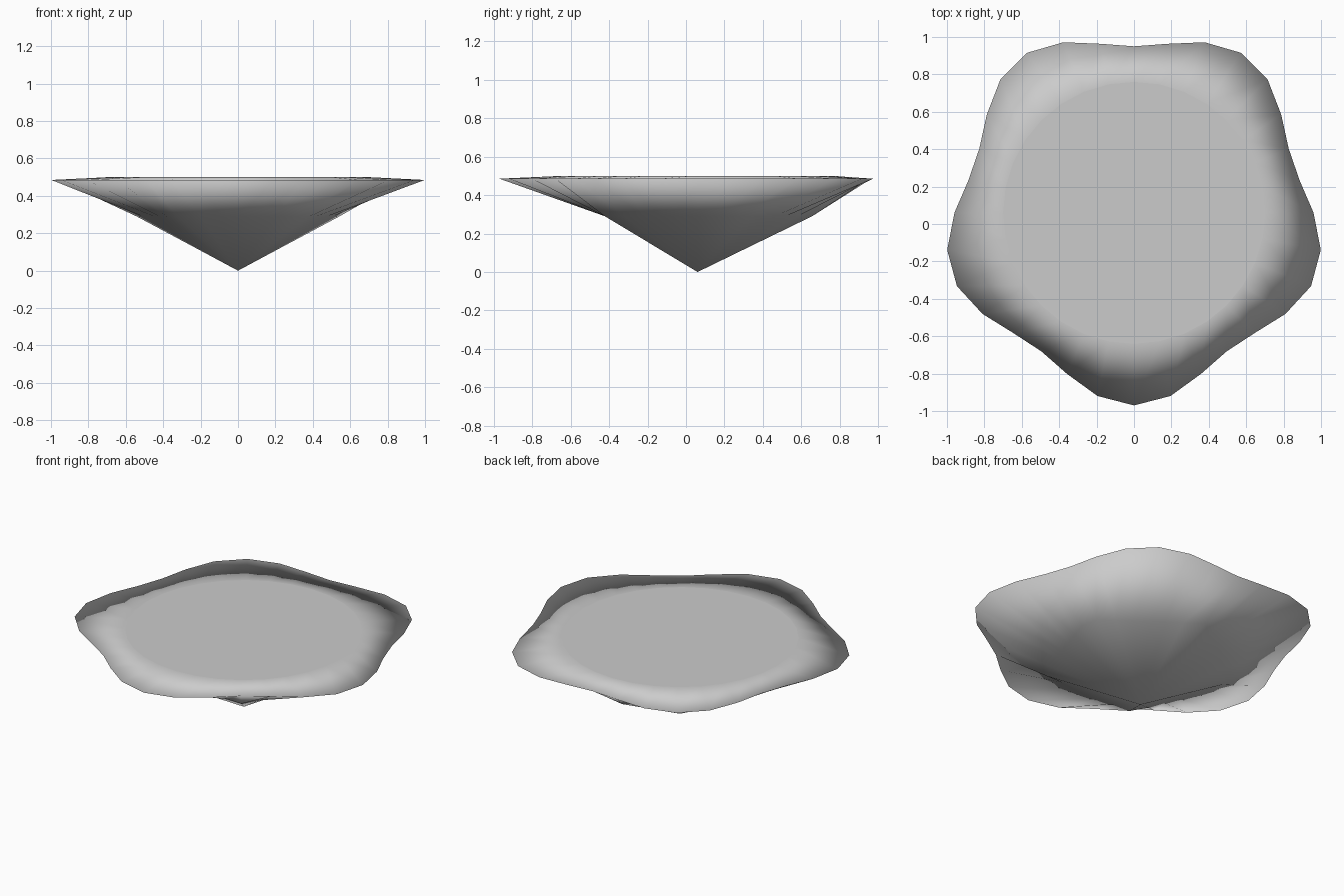
import bpy, bmesh, math

cube = bpy.data.objects.get("Cube")
if cube:
    bpy.data.objects.remove(cube, do_unlink=True)

SEGMENTS = 32
CENTRE_Y = 0.06
SECTOR = math.tau / 5

stone_grey = bpy.data.materials.new("stone_grey")
stone_grey.use_nodes = True
grey = (0.6, 0.6, 0.6, 1)
stone_grey.diffuse_color = grey
stone_grey.node_tree.nodes["Principled BSDF"].inputs["Base Color"].default_value = grey


def ring(bm, radius_at, z):
    """Ring of vertices with a radius given by direction, starting at the front."""
    verts = []
    for i in range(SEGMENTS):
        turn = math.tau * i / SEGMENTS
        r = radius_at(turn)
        verts.append(bm.verts.new((r * math.sin(turn), CENTRE_Y - r * math.cos(turn), z)))
    return verts


def bridge(bm, lower, upper):
    for i in range(SEGMENTS):
        j = (i + 1) % SEGMENTS
        bm.faces.new((lower[i], lower[j], upper[j], upper[i]))


def pentagon(turn):
    """Five-sided outline with corners below the dips of the rim."""
    return 0.482 / math.cos((turn + SECTOR / 2) % SECTOR - SECTOR / 2)


bm = bmesh.new()
# Underside: pointed tip, five-sided waist, then the wavy rim
tip = bm.verts.new((0, CENTRE_Y, 0))
waist = ring(bm, pentagon, 0.29)
rim = ring(bm, lambda turn: 0.96 + 0.07 * math.cos(5 * turn), 0.485)
# Top: gently raised border around a flat cap
cap = ring(bm, lambda turn: 0.70, 0.5)
for i in range(SEGMENTS):
    bm.faces.new((tip, waist[(i + 1) % SEGMENTS], waist[i]))
bridge(bm, waist, rim)
bridge(bm, rim, cap)
cap_face = bm.faces.new(cap)
bmesh.ops.recalc_face_normals(bm, faces=bm.faces)
for face in bm.faces:
    face.smooth = face != cap_face

mesh = bpy.data.meshes.new("floating_island")
bm.to_mesh(mesh)
bm.free()
mesh.materials.append(stone_grey)
island = bpy.data.objects.new("floating_island", mesh)
bpy.context.collection.objects.link(island)
